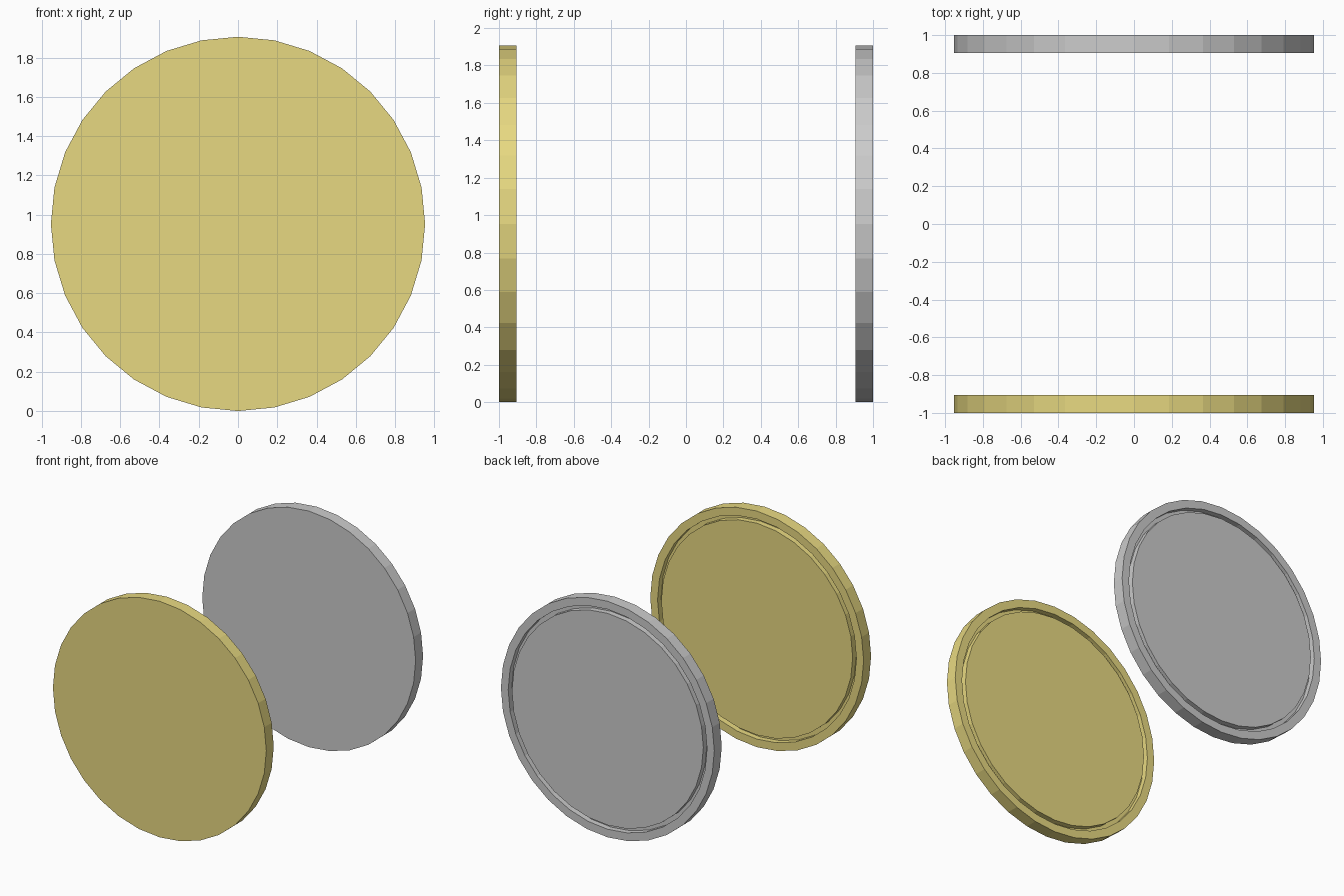
import bpy, bmesh
from math import sin, cos, pi

if "Cube" in bpy.data.objects:
    bpy.data.objects.remove(bpy.data.objects["Cube"])

SIDES = 32
R = 0.953          # disc radius
T = 0.095          # disc thickness

# Half profile (radius, depth from flat front face): edge, rim, groove, raised centre
PROFILE = [(R, 0), (R, T), (0.888, T), (0.888, T - 0.045),
           (0.855, T - 0.045), (0.855, T)]


def disc(name, y_front, color=None):
    bm = bmesh.new()
    rings = []
    for r, d in PROFILE:
        rings.append([bm.verts.new((r * sin(2 * pi * i / SIDES), d,
                                    r * cos(2 * pi * i / SIDES)))
                      for i in range(SIDES)])
    for a, b in zip(rings, rings[1:]):
        for i in range(SIDES):
            j = (i + 1) % SIDES
            bm.faces.new((a[i], a[j], b[j], b[i]))
    # flat front cap and central plateau
    bm.faces.new(rings[0])
    bm.faces.new(rings[-1])
    bmesh.ops.recalc_face_normals(bm, faces=bm.faces)
    mesh = bpy.data.meshes.new(name)
    bm.to_mesh(mesh)
    bm.free()
    obj = bpy.data.objects.new(name, mesh)
    obj.location = (0, y_front, R)
    bpy.context.collection.objects.link(obj)
    if color:
        mat = bpy.data.materials.new(name + "_material")
        mat.diffuse_color = color
        mat.use_nodes = True
        mat.node_tree.nodes["Principled BSDF"].inputs["Base Color"].default_value = mat.diffuse_color
        mesh.materials.append(mat)
    return obj


# Gold coin in front, grey coin behind, both with the grooved side to the back
disc("gold_coin", -1.0, (0.8, 0.69, 0.22, 1))
disc("silver_coin", 1.0 - T)
